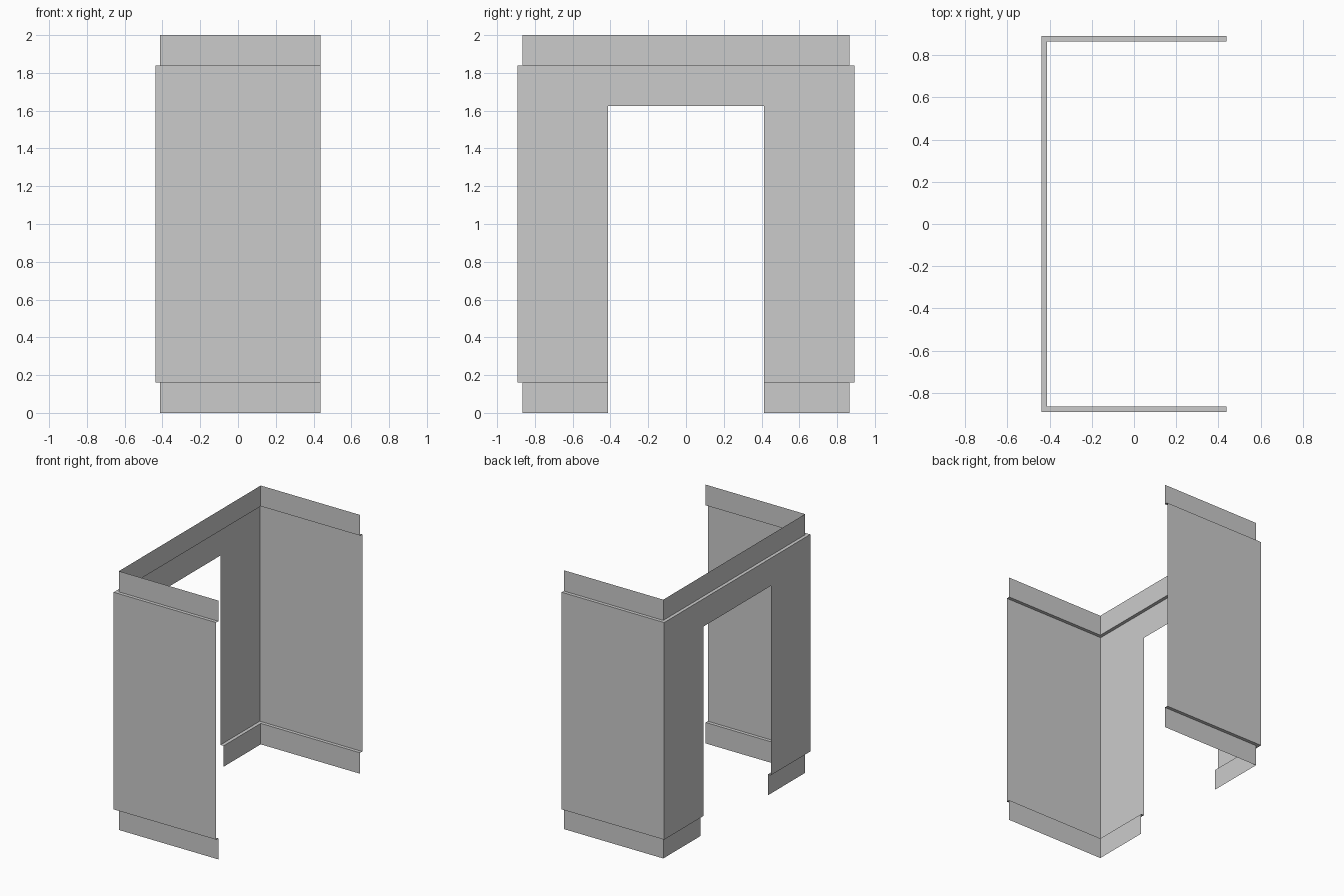
import bpy, bmesh

if "Cube" in bpy.data.objects:
    bpy.data.objects.remove(bpy.data.objects["Cube"])

X, Y = 0.438, 0.892      # half depth and half width of the main panels
STEP = 0.026             # inset of the top and bottom bands
DOOR, DOOR_TOP = 0.412, 1.626

# Vertical profile: (inset, height)
profile = [(STEP, 0), (STEP, 0.162), (0, 0.162), (0, DOOR_TOP),
           (0, 1.84), (STEP, 1.84), (STEP, 2)]


def u_path(inset):
    """U-shaped plan with stops at the doorway edges."""
    x, y = -X + inset, Y - inset
    return [(X, -y), (x, -y), (x, -DOOR), (x, DOOR), (x, y), (X, y)]


# Single-sheet wall shell, swept around the plan
bm = bmesh.new()
rows = [[bm.verts.new((x, y, z)) for x, y in u_path(inset)] for inset, z in profile]
for j in range(len(rows) - 1):
    for i in range(5):
        # Doorway opening in the back wall
        if i == 2 and profile[j + 1][1] <= DOOR_TOP:
            continue
        bm.faces.new((rows[j][i], rows[j + 1][i], rows[j + 1][i + 1], rows[j][i + 1]))

# Remove unused doorway vertices and merge coplanar panels
bmesh.ops.delete(bm, geom=[v for v in bm.verts if not v.link_faces], context='VERTS')
bmesh.ops.dissolve_limit(bm, angle_limit=0.01, verts=bm.verts[:], edges=bm.edges[:])

mesh = bpy.data.meshes.new("doorway_wall")
bm.to_mesh(mesh)
bm.free()
bpy.context.collection.objects.link(bpy.data.objects.new("doorway_wall", mesh))
